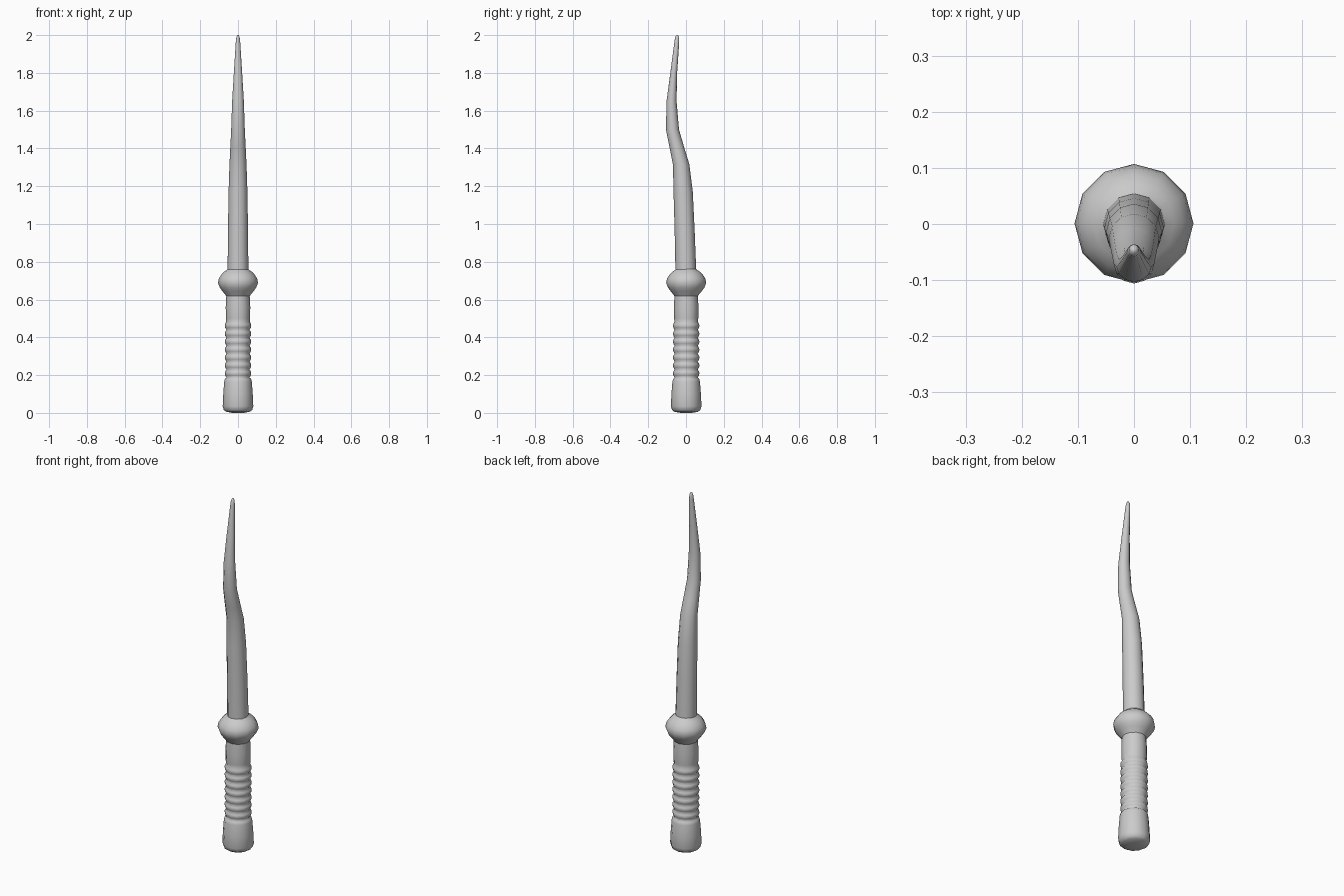
import bpy, bmesh, math

SIDES = 12

def loft(name, rings, cap_start=False, cap_end=False):
    """Skin elliptical rings given as (z, half_x, half_y, centre_y)."""
    bm = bmesh.new()
    loops = []
    for z, rx, ry, cy in rings:
        loops.append([bm.verts.new((rx * math.cos(i * math.tau / SIDES),
                                    cy + ry * math.sin(i * math.tau / SIDES), z))
                      for i in range(SIDES)])
    for a, b in zip(loops, loops[1:]):
        for i in range(SIDES):
            j = (i + 1) % SIDES
            bm.faces.new((a[i], a[j], b[j], b[i]))
    if cap_start:
        bm.faces.new(loops[0][::-1])
    if cap_end:
        bm.faces.new(loops[-1])
    for f in bm.faces:
        f.smooth = True
    mesh = bpy.data.meshes.new(name)
    bm.to_mesh(mesh)
    bm.free()
    ob = bpy.data.objects.new(name, mesh)
    bpy.context.collection.objects.link(ob)
    return ob

def turned(profile):
    return [(z, r, r, 0.001) for z, r in profile]

# Handle: flared pommel, ribbed grip, plain neck
handle = [(0.0, 0.03), (0.006, 0.062), (0.015, 0.075), (0.035, 0.081),
          (0.10, 0.078), (0.165, 0.073), (0.18, 0.069)]
PITCH = 0.042
for k in range(7):
    z = 0.187 + k * PITCH
    handle += [(z, 0.061), (z + 0.012, 0.068), (z + 0.022, 0.070), (z + 0.032, 0.068)]
handle += [(0.483, 0.062), (0.50, 0.064), (0.56, 0.065), (0.62, 0.062)]
loft("handle", turned(handle), cap_start=True)

# Guard: bulbous collar
loft("guard", turned([(0.615, 0.060), (0.628, 0.069), (0.645, 0.083), (0.663, 0.096),
                      (0.688, 0.106), (0.712, 0.101), (0.732, 0.088),
                      (0.748, 0.072), (0.757, 0.058), (0.763, 0.053)]))

# Blade: tapering shaft, (z, half width, y front, y back)
sections = [(0.755, 0.055, -0.056, 0.054), (0.96, 0.053, -0.060, 0.046),
            (1.17, 0.050, -0.066, 0.036), (1.315, 0.045, -0.069, 0.018),
            (1.40, 0.041, -0.086, -0.008), (1.50, 0.036, -0.106, -0.037),
            (1.65, 0.031, -0.103, -0.050), (1.80, 0.022, -0.083, -0.047),
            (1.96, 0.012, -0.062, -0.036), (1.988, 0.009, -0.058, -0.036),
            (2.0, 0.004, -0.051, -0.042)]
loft("blade", [(z, w, (b - f) / 2, (b + f) / 2) for z, w, f, b in sections], cap_end=True)
